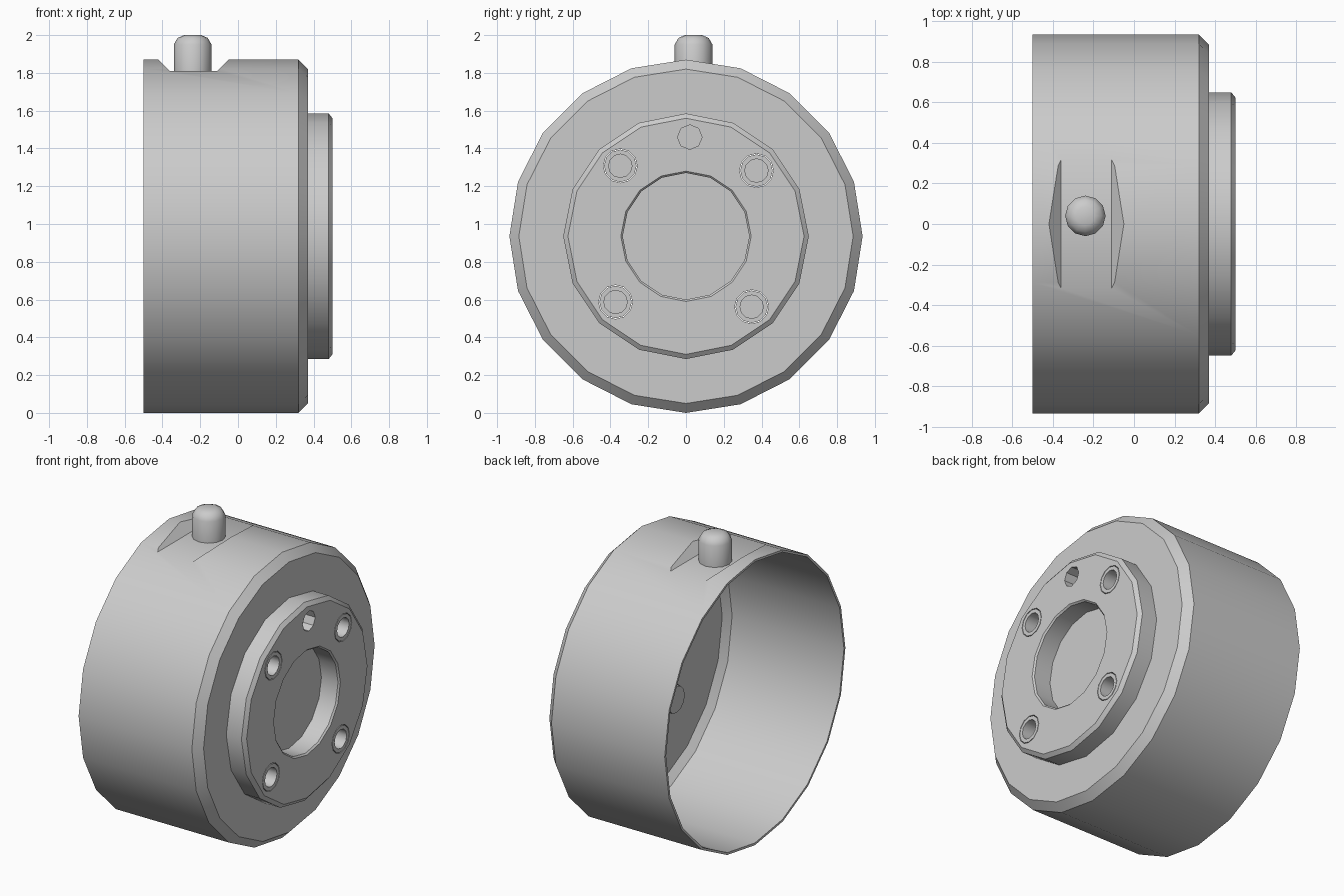
import bpy, bmesh, math

if "Cube" in bpy.data.objects:
    bpy.data.objects.remove(bpy.data.objects["Cube"])

CZ = 0.935  # height of the main axis

metal = bpy.data.materials.new("brushed grey metal")
metal.use_nodes = True
GREY = (0.6, 0.6, 0.6, 1)
metal.diffuse_color = GREY
metal.node_tree.nodes["Principled BSDF"].inputs["Base Color"].default_value = GREY


def finish(name, bm):
    bmesh.ops.remove_doubles(bm, verts=bm.verts, dist=1e-5)
    bmesh.ops.recalc_face_normals(bm, faces=bm.faces)
    mesh = bpy.data.meshes.new(name)
    bm.to_mesh(mesh)
    bm.free()
    mesh.materials.append(metal)
    obj = bpy.data.objects.new(name, mesh)
    bpy.context.collection.objects.link(obj)
    return obj


def lathe(name, profile, sides, y=0, z=CZ, upright=False, x=0, turn=0, closed=False):
    """Revolve (axis position, radius) points around the x axis, or z if upright."""
    bm = bmesh.new()
    rings = []
    for a, r in profile:
        ring = []
        for i in range(sides):
            t = 2 * math.pi * i / sides + turn
            c, s = r * math.cos(t), r * math.sin(t)
            ring.append(bm.verts.new((x + c, y + s, a) if upright else (a, y + s, z + c)))
        rings.append(ring)
    pairs = list(zip(rings, rings[1:]))
    if closed:
        pairs.append((rings[-1], rings[0]))
    else:
        bm.faces.new(rings[0])
        bm.faces.new(rings[-1])
    for p, q in pairs:
        for i in range(sides):
            j = (i + 1) % sides
            bm.faces.new((p[i], p[j], q[j], q[i]))
    return finish(name, bm)


def prism(name, outline, half_y):
    """Extrude an (x, z) outline along y."""
    bm = bmesh.new()
    face = bm.faces.new([bm.verts.new((x, -half_y, z)) for x, z in outline])
    new = bmesh.ops.extrude_face_region(bm, geom=[face])["geom"]
    verts = [v for v in new if isinstance(v, bmesh.types.BMVert)]
    bmesh.ops.translate(bm, verts=verts, vec=(0, 2 * half_y, 0))
    return finish(name, bm)


def cut(obj, cutter):
    mod = obj.modifiers.new("cut", "BOOLEAN")
    mod.operation = "DIFFERENCE"
    mod.solver = "EXACT"
    mod.object = cutter
    bpy.context.view_layer.objects.active = obj
    bpy.ops.object.modifier_apply(modifier=mod.name)
    bpy.data.objects.remove(cutter)


def smooth(obj, angle):
    bpy.ops.object.select_all(action="DESELECT")
    obj.select_set(True)
    bpy.context.view_layer.objects.active = obj
    bpy.ops.object.shade_smooth_by_angle(angle=math.radians(angle))


# Thin housing: open on one end, chamfered and capped on the other
housing = lathe("housing", [(-0.5, 0.935), (0.32, 0.935), (0.37, 0.885)], 20)
cut(housing, prism("notch_cutter", [(-0.36, 1.81), (-0.11, 1.81), (0.0, 1.92), (-0.47, 1.92)], 0.6))
cavity = lathe("cavity", [(-0.6, 0.92), (0.31, 0.92), (0.35, 0.875)], 20)
cut(cavity, prism("notch_floor", [(-0.38, 1.79), (-0.09, 1.79), (0.05, 1.95), (-0.52, 1.95)], 0.6))
cut(housing, cavity)

# Raised ring around the shallow central recess
ring = lathe("front_ring", [(0.36, 0.65), (0.48, 0.65), (0.5, 0.625), (0.5, 0.345),
                            (0.49, 0.335), (0.36, 0.335)], 16, closed=True)
cut(ring, lathe("pin_hole_cutter", [(0.3, 0.065), (0.6, 0.065)], 8, y=0.02, z=1.46))

# Four socket screws passing through ring and cap
for k in range(4):
    angle = math.radians(47 + 90 * k)
    y, z = 0.51 * math.sin(angle), CZ + 0.51 * math.cos(angle)
    for part in (ring, housing):
        cut(part, lathe("screw_hole_cutter", [(0.2, 0.09), (0.6, 0.09)], 12, y, z))
    screw = lathe("socket_screw_%d" % (k + 1),
                  [(0.33, 0.086), (0.5, 0.086), (0.5, 0.062), (0.4, 0.062)], 6 * 2, y, z)
    smooth(screw, 35)

# Round-topped locating peg standing on the notch floor
peg = lathe("locating_peg", [(1.795, 0.1), (1.95, 0.1), (1.985, 0.08), (2.0, 0.045)],
            12, x=-0.24, y=0.04, upright=True)

smooth(housing, 30)
smooth(ring, 30)
smooth(peg, 40)
